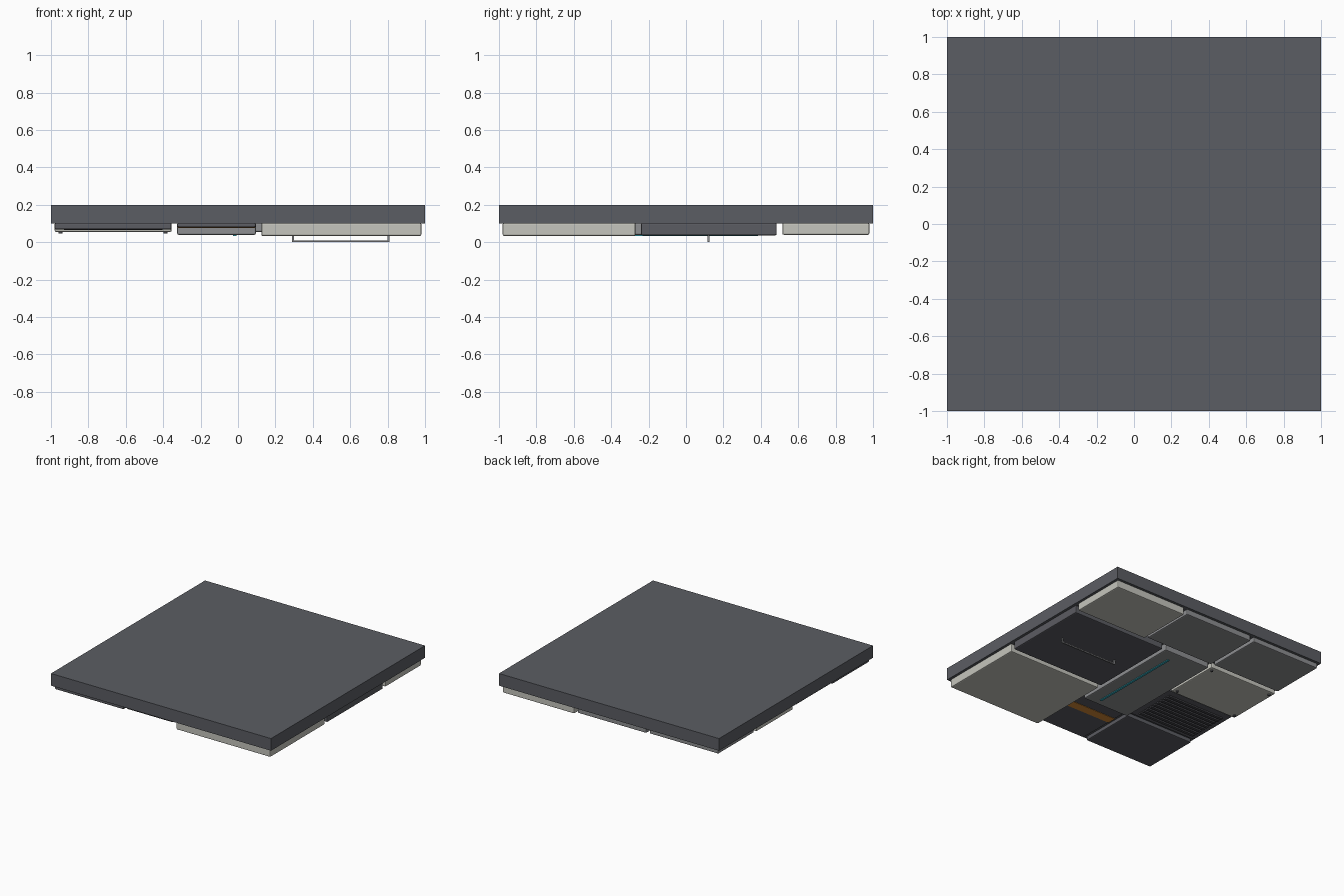
import bpy, bmesh
from mathutils import Matrix

if "Cube" in bpy.data.objects:
    bpy.data.objects.remove(bpy.data.objects["Cube"])


def material(name, r, g, b):
    m = bpy.data.materials.new(name)
    m.diffuse_color = (r, g, b, 1)
    m.use_nodes = True
    m.node_tree.nodes["Principled BSDF"].inputs["Base Color"].default_value = m.diffuse_color
    return m


SLAB = material("slate grey", 0.105, 0.11, 0.125)
LIGHT = material("warm light grey", 0.56, 0.56, 0.51)
MID = material("mid grey", 0.27, 0.275, 0.285)
DARK = material("charcoal", 0.105, 0.107, 0.122)
BLACK = material("near black", 0.06, 0.06, 0.07)
TEAL = material("teal", 0.035, 0.42, 0.52)
ORANGE = material("orange", 0.65, 0.25, 0.035)


def box(name, x, y, z, mat, bevel=0.0):
    """Box from (min, max) ranges, with optional softened edges."""
    bm = bmesh.new()
    bmesh.ops.create_cube(bm, size=1)
    for v in bm.verts:
        v.co = [(r[0] + r[1]) / 2 + c * (r[1] - r[0]) for r, c in zip((x, y, z), v.co)]
    me = bpy.data.meshes.new(name)
    bm.to_mesh(me)
    bm.free()
    ob = bpy.data.objects.new(name, me)
    bpy.context.collection.objects.link(ob)
    me.materials.append(mat)
    if bevel:
        mod = ob.modifiers.new("edge", "BEVEL")
        mod.width = bevel
        mod.segments = 2
    return ob


def stud(name, x, y, z0, z1, radius, mat):
    bm = bmesh.new()
    bmesh.ops.create_cone(bm, cap_ends=True, segments=12, radius1=radius, radius2=radius,
                          depth=z1 - z0, matrix=Matrix.Translation((x, y, (z0 + z1) / 2)))
    me = bpy.data.meshes.new(name)
    bm.to_mesh(me)
    bm.free()
    me.materials.append(mat)
    bpy.context.collection.objects.link(bpy.data.objects.new(name, me))


# Base slab
box("base_slab", (-1, 1), (-1, 1), (0.1, 0.2), SLAB)

# Underside panels: name, x range, y range, lowest z, colour
TOP = 0.104
LEFT, CENTRE, RIGHT = (-0.98, -0.355), (-0.325, 0.095), (0.125, 0.98)
panels = [
    ("large_light_panel", RIGHT, (-0.98, -0.27), 0.033, LIGHT),
    ("handle_panel", RIGHT, (-0.24, 0.485), 0.037, DARK),
    ("back_light_panel", (0.33, 0.98), (0.515, 0.98), 0.04, LIGHT),
    ("back_middle_panel", (-0.325, 0.30), (0.515, 0.98), 0.055, MID),
    ("back_left_panel", LEFT, (0.515, 0.98), 0.06, MID),
    ("bolted_panel", LEFT, (0.01, 0.485), 0.055, LIGHT),
    ("vent_panel", LEFT, (-0.47, -0.02), 0.078, DARK),
    ("front_left_panel", LEFT, (-0.98, -0.50), 0.068, DARK),
    ("centre_panel", CENTRE, (-0.47, 0.485), 0.04, MID),
    ("front_middle_panel", CENTRE, (-0.98, -0.50), 0.08, DARK),
]
for name, x, y, z, mat in panels:
    box(name, x, y, (z, TOP), mat, 0.008)

# Vent slats
for i in range(9):
    y = -0.41 + i * 0.041
    box(f"vent_slat_{i}", (-0.93, -0.405), (y - 0.012, y + 0.012), (0.066, 0.08), BLACK)

# Corner bolts
for i, x in enumerate((-0.95, -0.387)):
    for j, y in enumerate((0.045, 0.45)):
        stud(f"bolt_{i}_{j}", x, y, 0.046, 0.058, 0.011, DARK)

# Coloured strips
box("teal_light_strip", (-0.026, -0.008), (-0.41, 0.385), (0.034, 0.041), TEAL)
box("orange_stripe", (-0.322, 0.092), (-0.682, -0.608), (0.077, 0.082), ORANGE)

# Grab handle: rail and two posts
box("handle_rail", (0.29, 0.81), (0.114, 0.126), (0.0, 0.01), MID)
for i, x in enumerate((0.29, 0.80)):
    box(f"handle_post_{i}", (x, x + 0.01), (0.114, 0.126), (0.005, 0.04), MID)
